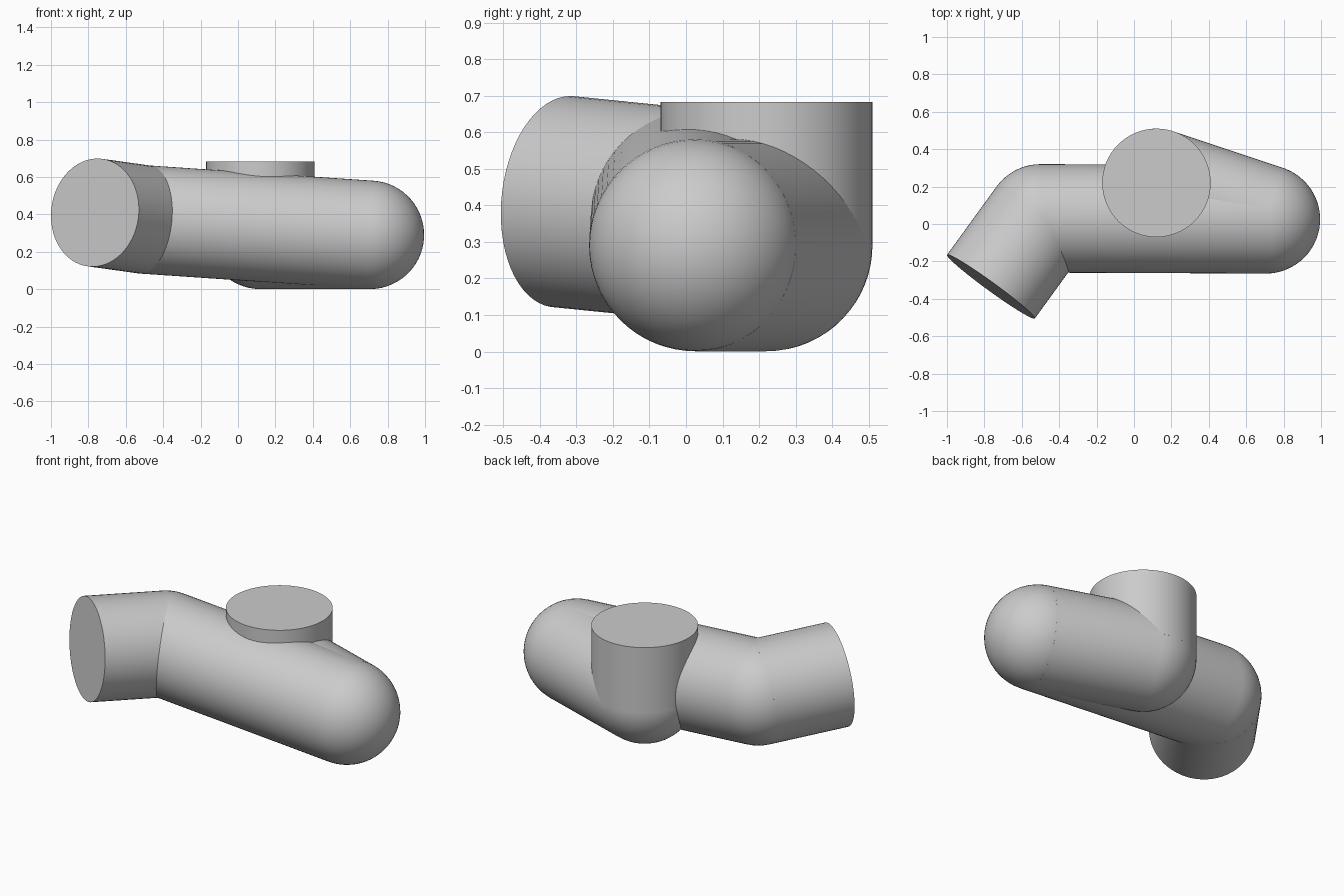
import bpy, bmesh, math
from mathutils import Vector

cube = bpy.data.objects.get("Cube")
if cube:
    bpy.data.objects.remove(cube, do_unlink=True)

RADIUS = 0.29
SIDES = 64
RINGS = 16

# Pipe centreline: two flat open ends and three round elbows
INLET = Vector((-0.765, -0.335, 0.41))
BEND = Vector((-0.50, 0.03, 0.373))
ELBOW = Vector((0.705, 0.025, 0.291))
CORNER = Vector((0.12, 0.22, 0.291))
OUTLET = Vector((0.12, 0.22, 0.682))

grey = bpy.data.materials.new("pipe grey")
grey.use_nodes = True
colour = (0.6, 0.6, 0.6, 1)
grey.diffuse_color = colour
grey.node_tree.nodes["Principled BSDF"].inputs["Base Color"].default_value = colour


def pipe(name, start, end, round_start=False, round_end=False):
    """Straight pipe whose ends are either flat or hemispherical."""
    length = (end - start).length
    dome = [(RADIUS * math.cos(a), RADIUS * math.sin(a))
            for a in (math.pi / 2 * i / RINGS for i in range(RINGS))]
    # Profile of (radius, height), from bottom to top
    low = [(r, -h) for r, h in reversed(dome)] if round_start else [(RADIUS, 0)]
    high = [(r, length + h) for r, h in dome] if round_end else [(RADIUS, length)]

    bm = bmesh.new()
    rings = []
    for r, h in low + high:
        rings.append([bm.verts.new((r * math.cos(t), r * math.sin(t), h))
                      for t in (math.tau * i / SIDES for i in range(SIDES))])
    for a, b in zip(rings, rings[1:]):
        for i in range(SIDES):
            j = (i + 1) % SIDES
            bm.faces.new((a[i], a[j], b[j], b[i]))

    # Close each end with a pole or a flat cap
    for ring, rounded, tip in ((rings[0][::-1], round_start, -RADIUS),
                               (rings[-1], round_end, length + RADIUS)):
        if rounded:
            pole = bm.verts.new((0, 0, tip))
            for i in range(SIDES):
                bm.faces.new((ring[i], ring[(i + 1) % SIDES], pole))
        else:
            bm.faces.new(ring)

    mesh = bpy.data.meshes.new(name)
    bm.to_mesh(mesh)
    bm.free()
    mesh.materials.append(grey)
    obj = bpy.data.objects.new(name, mesh)
    bpy.context.collection.objects.link(obj)
    obj.location = start
    obj.rotation_mode = 'QUATERNION'
    obj.rotation_quaternion = (end - start).to_track_quat('Z', 'Y')
    return obj


parts = [
    pipe("inlet_pipe", INLET, BEND),
    pipe("main_pipe", BEND, ELBOW, True, True),
    pipe("return_pipe", ELBOW, CORNER, False, True),
    pipe("outlet_pipe", CORNER, OUTLET),
]

# Smooth walls with crisp flat ends
bpy.ops.object.select_all(action='DESELECT')
for obj in parts:
    obj.select_set(True)
bpy.context.view_layer.objects.active = parts[0]
bpy.ops.object.shade_smooth_by_angle(angle=math.radians(35))
